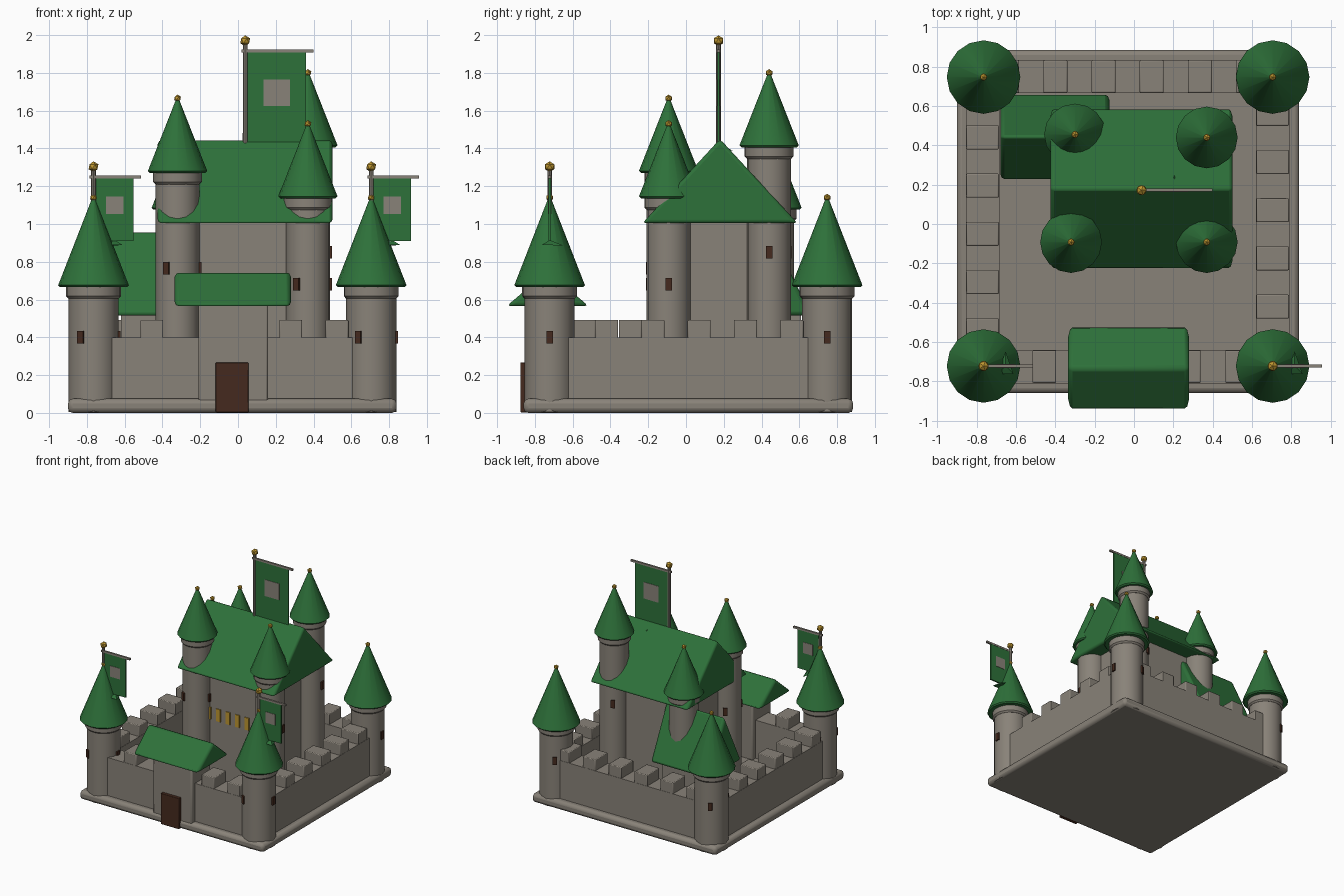
import bpy, bmesh, math
from mathutils import Vector, Matrix

if "Cube" in bpy.data.objects:
    bpy.data.objects.remove(bpy.data.objects["Cube"])


def material(name, rgb):
    m = bpy.data.materials.new(name)
    m.diffuse_color = (*rgb, 1)
    m.use_nodes = True
    m.node_tree.nodes["Principled BSDF"].inputs["Base Color"].default_value = m.diffuse_color
    return m


STONE = material("stone", (0.25, 0.225, 0.19))
GREEN = material("green roof", (0.027, 0.165, 0.042))
BROWN = material("dark wood", (0.06, 0.023, 0.013))
GOLD = material("gold", (0.52, 0.31, 0.03))


def finish(name, bm, mat, bevel=0.0, smooth=True):
    bmesh.ops.recalc_face_normals(bm, faces=bm.faces)
    me = bpy.data.meshes.new(name)
    bm.to_mesh(me)
    bm.free()
    ob = bpy.data.objects.new(name, me)
    bpy.context.collection.objects.link(ob)
    me.materials.append(mat)
    bpy.ops.object.select_all(action='DESELECT')
    ob.select_set(True)
    bpy.context.view_layer.objects.active = ob
    if bevel:
        mod = ob.modifiers.new("bevel", 'BEVEL')
        mod.width, mod.segments = bevel, 2
    if smooth:
        bpy.ops.object.shade_smooth_by_angle(angle=math.radians(35))
    return ob


def box(name, x, y, z, mat, bevel=0.0):
    """Box from (min, max) pairs."""
    bm = bmesh.new()
    bmesh.ops.create_cube(bm, size=1)
    for v in bm.verts:
        v.co = Vector([p[0] if c < 0 else p[1] for c, p in zip(v.co, (x, y, z))])
    return finish(name, bm, mat, bevel, bevel > 0)


def lathe(name, cx, cy, profile, mat, sides=16):
    """Revolve (radius, z) points into a closed solid."""
    bm = bmesh.new()
    rings = []
    for r, z in profile:
        rings.append([bm.verts.new((cx + r * math.cos(2 * math.pi * i / sides),
                                    cy + r * math.sin(2 * math.pi * i / sides), z))
                      for i in range(sides)])
    for a, b in zip(rings, rings[1:]):
        for i in range(sides):
            j = (i + 1) % sides
            bm.faces.new((a[i], a[j], b[j], b[i]))
    bm.faces.new(rings[0][::-1])
    bm.faces.new(rings[-1])
    return finish(name, bm, mat)


def ball(name, x, y, z, r):
    bm = bmesh.new()
    bmesh.ops.create_icosphere(bm, subdivisions=1, radius=r,
                               matrix=Matrix.Translation((x, y, z)))
    finish(name, bm, GOLD, smooth=False)


def gable(name, x, y, z, bevel):
    """Triangular roof prism with its ridge along x."""
    bm = bmesh.new()
    tri = [(y[0], z[0]), (y[1], z[0]), ((y[0] + y[1]) / 2, z[1])]
    face = bm.faces.new([bm.verts.new((x[0], *p)) for p in tri])
    ext = bmesh.ops.extrude_face_region(bm, geom=[face])
    new = [g for g in ext["geom"] if isinstance(g, bmesh.types.BMVert)]
    bmesh.ops.translate(bm, verts=new, vec=(x[1] - x[0], 0, 0))
    finish(name, bm, GREEN, bevel)


def tower(name, cx, cy, r, collar, cone_r, cone_h, win_z):
    """Round tower: shaft, collar, cone roof, gold tip and three slit windows."""
    top = collar + 0.06
    lathe(name + "_shaft", cx, cy, [(r, 0.005), (r, collar + 0.02)], STONE)
    lathe(name + "_collar", cx, cy, [(r, collar - 0.005), (r + 0.012, collar + 0.008),
                                     (r + 0.012, top + 0.01)], STONE, 24)
    lathe(name + "_roof", cx, cy, [(cone_r - 0.01, top - 0.004), (cone_r, top + 0.006),
                                   (0.008, top + cone_h)], GREEN)
    ball(name + "_tip", cx, cy, top + cone_h + 0.005, 0.02)
    for k in range(3):
        bm = bmesh.new()
        rot = (Matrix.Translation((cx, cy, win_z)) @ Matrix.Rotation(k * 2 * math.pi / 3, 4, 'Z')
               @ Matrix.Translation((r + 0.001, 0, 0)) @ Matrix.Diagonal((0.018, 0.034, 0.065, 1)))
        bmesh.ops.create_cube(bm, size=1, matrix=rot)
        finish(name + "_window", bm, BROWN, smooth=False)


def flag(name, px, py, z0, z1, w, h, square, ball_r):
    """Pole, crossbar and hanging banner with a square emblem."""
    bar = z1 - 0.05
    lathe(name + "_pole", px, py, [(0.013, z0), (0.012, z1)], STONE, 8)
    ball(name + "_ball", px, py, z1 + 0.005, ball_r)
    box(name + "_crossbar", (px - 0.02, px + w + 0.04), (py - 0.008, py + 0.008),
        (bar - 0.008, bar + 0.008), STONE)
    box(name + "_banner", (px + 0.012, px + w), (py - 0.006, py + 0.006),
        (bar - h, bar), GREEN)
    cx, cz, s = px + 0.006 + w / 2, bar - h * 0.44, square / 2
    box(name + "_emblem", (cx - s, cx + s), (py - 0.009, py + 0.009),
        (cz - s, cz + s), STONE)
    # small pointed tail under the banner
    bm = bmesh.new()
    tz = bar - h - 0.02
    vs = [bm.verts.new(p) for p in ((cx - 0.04, py - 0.04, tz), (cx + 0.04, py - 0.04, tz),
                                    (cx, py + 0.075, tz - 0.005), (cx, py, tz + 0.025))]
    for f in ((0, 1, 2), (0, 1, 3), (1, 2, 3), (2, 0, 3)):
        bm.faces.new([vs[i] for i in f])
    finish(name + "_tail", bm, GREEN, smooth=False)


# base slab and curtain walls
box("base", (-0.9, 0.84), (-0.86, 0.885), (0, 0.075), STONE, 0.025)
box("front_wall", (-0.77, 0.705), (-0.81, -0.64), (0.03, 0.4), STONE)
box("back_wall", (-0.77, 0.705), (0.665, 0.835), (0.03, 0.4), STONE)
box("left_wall", (-0.855, -0.685), (-0.72, 0.745), (0.03, 0.4), STONE)
box("right_wall", (0.62, 0.79), (-0.72, 0.745), (0.03, 0.4), STONE)


# battlements
def merlon(cx, cy, hx, hy):
    box("merlon", (cx - hx, cx + hx), (cy - hy, cy + hy), (0.39, 0.493), STONE, 0.006)


for i in range(5):
    if i not in (1, 2):
        merlon(-0.456 + 0.245 * i, -0.725, 0.06, 0.083)
    merlon(-0.77, -0.54 + 0.245 * i, 0.083, 0.061)
    merlon(0.705, -0.42 + 0.245 * i, 0.083, 0.061)
for i in range(6):
    merlon(-0.645 + 0.245 * i, 0.75, 0.061, 0.083)

# corner towers
for cx in (-0.765, 0.705):
    for cy in (-0.722, 0.747):
        tower("corner_tower", cx, cy, 0.133, 0.61, 0.187, 0.465, 0.4)

# gatehouse
box("gatehouse", (-0.21, 0.16), (-0.85, -0.6), (0.01, 0.58), STONE, 0.012)
gable("gatehouse_roof", (-0.335, 0.28), (-0.95, -0.515), (0.565, 0.75), 0.022)
box("gate_door", (-0.118, 0.055), (-0.876, -0.84), (0.003, 0.267), BROWN, 0.004)

# keep
box("keep", (-0.32, 0.37), (-0.09, 0.445), (0.05, 1.05), STONE)
gable("keep_roof", (-0.425, 0.5), (-0.23, 0.59), (1.005, 1.45), 0.018)
for i in range(6):
    x = -0.21 + 0.09 * i
    box("keep_window", (x - 0.02, x + 0.02), (-0.098, -0.085), (0.58, 0.685), GOLD)
for cx, cy, collar in ((-0.32, -0.092, 1.215), (0.37, -0.092, 1.08),
                       (0.37, 0.44, 1.35), (-0.3, 0.455, 1.02)):
    tower("keep_tower", cx, cy, 0.117, collar, 0.157, 0.385, 0.63 * collar)

# side hall
box("hall", (-0.62, -0.2), (0.28, 0.61), (0.05, 0.55), STONE)
gable("hall_roof", (-0.68, -0.125), (0.22, 0.665), (0.515, 0.965), 0.022)

# banners
flag("keep_flag", 0.038, 0.172, 1.4, 1.965, 0.322, 0.5, 0.14, 0.029)
for cx in (-0.765, 0.705):
    flag("corner_flag", cx, -0.722, 0.9, 1.298, 0.212, 0.338, 0.093, 0.029)
